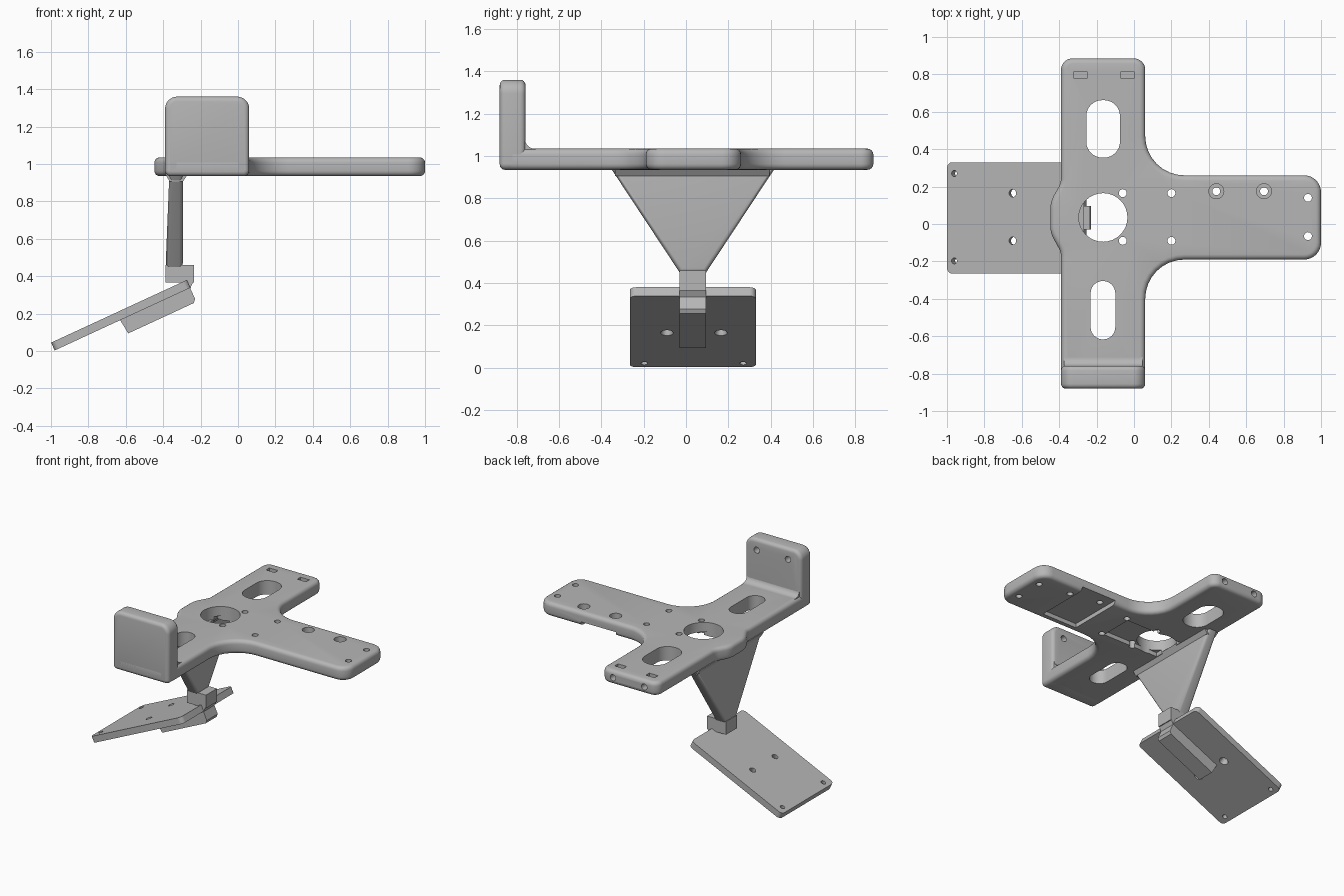
import bpy, bmesh, math
from mathutils import Vector, Matrix

cube = bpy.data.objects.get("Cube")
if cube:
    bpy.data.objects.remove(cube, do_unlink=True)

grey = bpy.data.materials.new("plain_grey")
grey.use_nodes = True
grey.diffuse_color = (0.47, 0.47, 0.47, 1)
grey.node_tree.nodes["Principled BSDF"].inputs["Base Color"].default_value = (0.47, 0.47, 0.47, 1)


def rounded(corners, steps=8):
    """Round each (x, y, radius) corner of a closed outline."""
    out = []
    for i, (x, y, r) in enumerate(corners):
        p = Vector((x, y))
        a = (Vector(corners[i - 1][:2]) - p).normalized()
        b = (Vector(corners[(i + 1) % len(corners)][:2]) - p).normalized()
        if r == 0:
            out.append(p)
            continue
        half = a.angle(b) / 2
        centre = p + (a + b).normalized() * (r / math.sin(half))
        start = p + a * (r / math.tan(half)) - centre
        end = p + b * (r / math.tan(half)) - centre
        sweep = start.angle_signed(end)
        for k in range(steps + 1):
            t = -sweep * k / steps
            out.append(centre + Matrix.Rotation(t, 2) @ start)
    return out


def box_outline(x0, x1, y0, y1, r):
    return rounded([(x0, y0, r), (x1, y0, r), (x1, y1, r), (x0, y1, r)])


def finish(name, bm):
    bmesh.ops.recalc_face_normals(bm, faces=bm.faces)
    mesh = bpy.data.meshes.new(name)
    bm.to_mesh(mesh)
    bm.free()
    mesh.materials.append(grey)
    obj = bpy.data.objects.new(name, mesh)
    bpy.context.collection.objects.link(obj)
    return obj


def prism(name, outline, low, high, axis="z", bevel=0):
    """Extrude an outline along an axis, rounding both end rims."""
    place = {"x": lambda u, v, h: (h, u, v),
             "y": lambda u, v, h: (u, h, v),
             "z": lambda u, v, h: (u, v, h)}[axis]
    bm = bmesh.new()
    rings = [[bm.verts.new(place(u, v, h)) for u, v in outline] for h in (low, high)]
    caps = [bm.faces.new(ring) for ring in rings]
    n = len(outline)
    for i in range(n):
        j = (i + 1) % n
        bm.faces.new((rings[0][i], rings[0][j], rings[1][j], rings[1][i]))
    bmesh.ops.recalc_face_normals(bm, faces=bm.faces)
    if bevel:
        rims = list({e for f in caps for e in f.edges})
        bmesh.ops.bevel(bm, geom=rims, offset=bevel, segments=4, profile=0.5,
                        affect="EDGES", clamp_overlap=True)
    return finish(name, bm)


def activate(obj):
    bpy.ops.object.select_all(action="DESELECT")
    obj.select_set(True)
    bpy.context.view_layer.objects.active = obj


def cut(obj, cutter):
    cutter.hide_render = True
    mod = obj.modifiers.new("cut", "BOOLEAN")
    mod.operation = "DIFFERENCE"
    mod.solver = "EXACT"
    mod.object = cutter
    activate(obj)
    bpy.ops.object.modifier_apply(modifier=mod.name)
    bpy.data.objects.remove(cutter, do_unlink=True)


def drill(obj, centre, r, depth, axis="z", r2=None):
    bm = bmesh.new()
    bmesh.ops.create_cone(bm, cap_ends=True, segments=32, radius1=r,
                          radius2=r if r2 is None else r2, depth=depth)
    turn = Matrix.Rotation(math.pi / 2, 4, "X") if axis == "y" else Matrix()
    bm.transform(Matrix.Translation(centre) @ turn)
    cut(obj, finish("drill", bm))


# Main cross-shaped plate
bottom, top = 0.935, 1.035
plate = prism("main_plate", rounded([
    (-0.39, -0.88, 0.06), (0.06, -0.88, 0.06), (0.06, -0.19, 0.21),
    (1.0, -0.19, 0.09), (1.0, 0.26, 0.09), (0.06, 0.26, 0.21),
    (0.06, 0.885, 0.06), (-0.39, 0.885, 0.06),
    (-0.39, 0.22, 0.1), (-0.447, 0.12, 0.15), (-0.447, -0.05, 0.15), (-0.39, -0.15, 0.1),
]), bottom, top, bevel=0.028)

# Underside pockets
cut(plate, prism("pocket", box_outline(-0.27, 0.18, -0.09, 0.15, 0), 0.9, 0.965))
cut(plate, prism("pocket", box_outline(0.38, 0.66, -0.14, 0.3, 0), 0.9, 0.965))

# Arm slots, centre opening and screw holes
cut(plate, prism("slot", box_outline(-0.255, -0.075, 0.355, 0.662, 0.085), 0.8, 1.2))
cut(plate, prism("slot", box_outline(-0.232, -0.1, -0.617, -0.305, 0.065), 0.8, 1.2))
drill(plate, (-0.165, 0.035, 1), 0.13, 0.5)
for x, y in [(-0.06, 0.165), (-0.06, -0.09), (0.2, 0.165), (0.2, -0.09),
             (0.93, 0.14), (0.93, -0.065), (0.44, 0.175), (0.695, 0.175)]:
    drill(plate, (x, y, 1), 0.021, 0.5)
for x in (0.44, 0.695):
    drill(plate, (x, 0.175, top), 0.04, 0.08)

# Nut slots and end holes at the back
for x in (-0.285, -0.035):
    cut(plate, prism("nut_slot", box_outline(x - 0.035, x + 0.035, 0.777, 0.815, 0), 0.96, 1.2))
    drill(plate, (x, 0.885, 0.985), 0.022, 0.18, "y")

# Upright front wall with two blind holes
wall = prism("front_wall", rounded([
    (-0.39, bottom, 0.03), (0.06, bottom, 0.03), (0.06, 1.36, 0.065), (-0.39, 1.36, 0.065),
]), -0.88, -0.758, "y", bevel=0.025)
for x in (-0.285, -0.035):
    drill(wall, (x, -0.758, 1.28), 0.022, 0.12, "y")

# Concave strip between wall and plate
fillet = prism("wall_fillet", rounded([
    (-0.79, 1.0, 0), (-0.71, 1.0, 0), (-0.71, top, 0), (-0.76, top, 0.045),
    (-0.76, 1.085, 0), (-0.79, 1.085, 0),
]), -0.375, 0.045, "x")

# Tapered triangular support with a flared head
support = prism("support_web", [(-0.03, 0.45), (0.095, 0.45), (0.425, 0.95), (-0.36, 0.95)],
                -0.387, -0.295, "x", bevel=0.02)
for v in support.data.vertices:
    if v.co.x < -0.34:
        v.co.x += 0.02 * (v.co.z - 0.45) / 0.5
head = prism("support_head", [(-0.388, 0.945), (-0.365, 0.905), (-0.295, 0.905), (-0.268, 0.945)],
             -0.335, 0.395, "y")

# Joint block and slanted bracket below it
block = prism("joint_block", [(-0.387, 0.365), (-0.235, 0.365), (-0.235, 0.46), (-0.387, 0.46)],
              -0.03, 0.095, "y")
bracket = prism("slanted_bracket", [
    (-0.63, 0.165), (-0.587, 0.094), (-0.237, 0.256), (-0.229, 0.278),
    (-0.255, 0.335), (-0.235, 0.38), (-0.3, 0.38), (-0.3, 0.33),
], -0.03, 0.095, "y")

# Slanted lower plate, drilled flat and then tilted
lower = prism("lower_plate", box_outline(0, 0.8, -0.265, 0.33, 0.03), 0, 0.046)
for y in (0.27, -0.197):
    drill(lower, (0.042, y, 0), 0.016, 0.3)
for y in (0.165, -0.09):
    drill(lower, (0.386, y, 0), 0.021, 0.3)
    drill(lower, (0.386, y, 0), 0.04, 0.05, r2=0.02)
lower.matrix_world = (Matrix.Translation((-0.98, 0, 0.003))
                      @ Matrix.Rotation(math.radians(-24.8), 4, "Y"))

for part in (plate, wall, fillet, support, head, block, bracket, lower):
    activate(part)
    bpy.ops.object.shade_smooth_by_angle(angle=math.radians(35))
